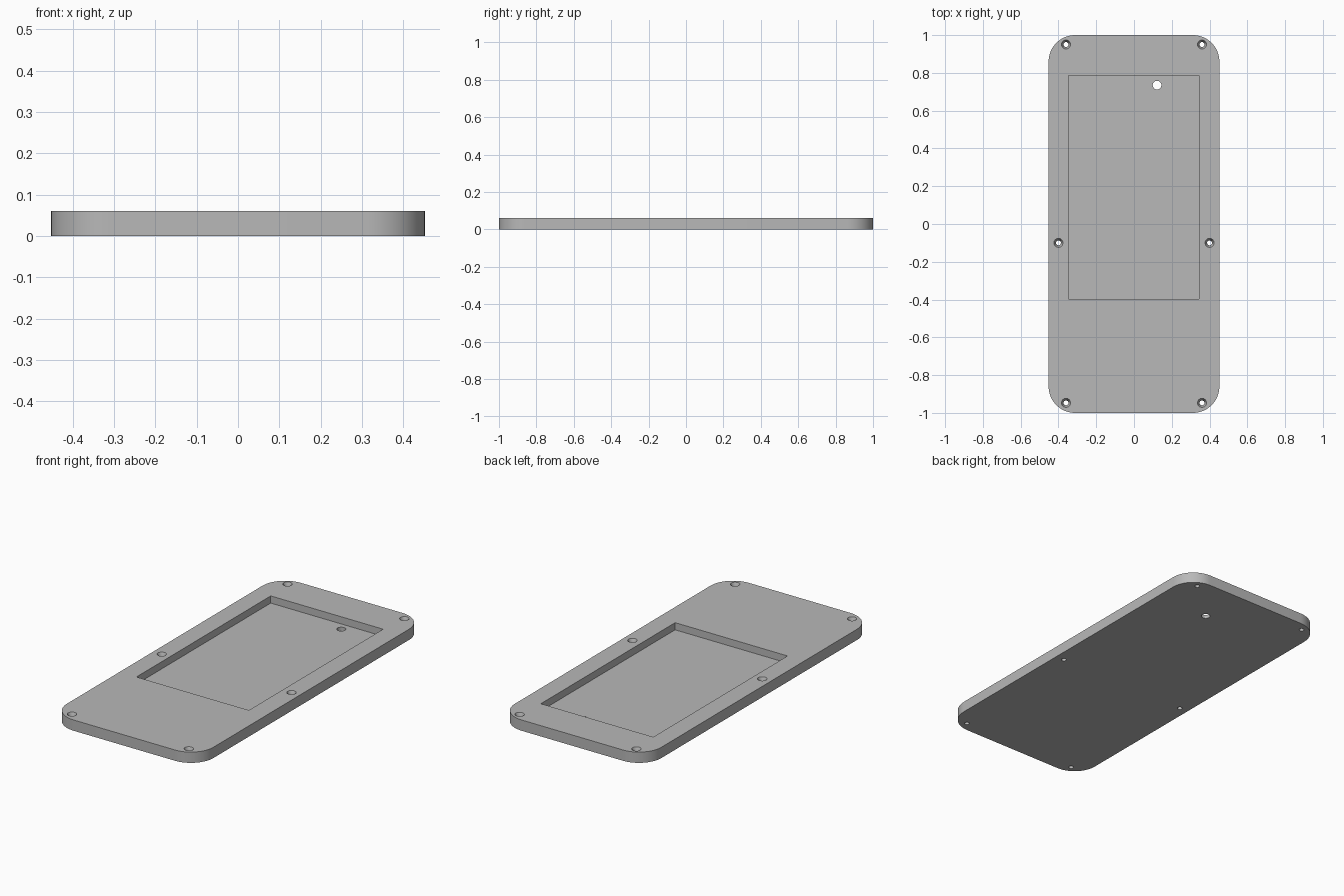
import bpy, bmesh, math

cube = bpy.data.objects.get("Cube")
if cube:
    bpy.data.objects.remove(cube, do_unlink=True)

HALF_X, HALF_Y, THICK, CORNER = 0.452, 1.0, 0.06, 0.14

grey = bpy.data.materials.new("plain_grey")
grey.use_nodes = True
colour = (0.48, 0.48, 0.48, 1)
grey.diffuse_color = colour
grey.node_tree.nodes["Principled BSDF"].inputs["Base Color"].default_value = colour


def make_object(name, bm):
    bmesh.ops.recalc_face_normals(bm, faces=bm.faces)
    mesh = bpy.data.meshes.new(name)
    bm.to_mesh(mesh)
    bm.free()
    mesh.materials.append(grey)
    obj = bpy.data.objects.new(name, mesh)
    bpy.context.collection.objects.link(obj)
    return obj


def add_stack(bm, rings):
    """Closed solid through matching rings of points, bottom to top."""
    loops = [[bm.verts.new(p) for p in ring] for ring in rings]
    n = len(loops[0])
    for low, high in zip(loops, loops[1:]):
        for i in range(n):
            j = (i + 1) % n
            bm.faces.new((low[i], low[j], high[j], high[i]))
    bm.faces.new(loops[0][::-1])
    bm.faces.new(loops[-1])


def circle(x, y, z, radius, n=32):
    return [(x + radius * math.cos(math.tau * i / n),
             y + radius * math.sin(math.tau * i / n), z) for i in range(n)]


def rounded_outline(z, steps=16):
    points = []
    for k, (sx, sy) in enumerate([(1, 1), (-1, 1), (-1, -1), (1, -1)]):
        for i in range(steps + 1):
            a = (k + i / steps) * math.pi / 2
            points.append((sx * (HALF_X - CORNER) + CORNER * math.cos(a),
                           sy * (HALF_Y - CORNER) + CORNER * math.sin(a), z))
    return points


# Rounded plate
bm = bmesh.new()
add_stack(bm, [rounded_outline(0), rounded_outline(THICK)])
plate = make_object("cover_plate", bm)

# Rectangular pocket sunk into the top
bm = bmesh.new()
left, right, front, back = -0.348, 0.345, -0.397, 0.785
add_stack(bm, [[(left, front, z), (right, front, z), (right, back, z), (left, back, z)]
               for z in (0.02, 0.1)])
pocket = make_object("pocket_cutter", bm)

# Countersunk screw holes in mirrored pairs, plus one plain hole in the pocket
bm = bmesh.new()
for x, y in [(0.36, 0.95), (0.4, -0.1), (0.36, -0.947)]:
    for side in (-1, 1):
        profile = [(-0.02, 0.013), (0.035, 0.013), (THICK, 0.024), (0.08, 0.033)]
        add_stack(bm, [circle(side * x, y, z, r) for z, r in profile])
add_stack(bm, [circle(0.122, 0.735, z, 0.023) for z in (-0.02, 0.1)])
holes = make_object("hole_cutter", bm)

# Cut, then drop the cutters
bpy.context.view_layer.objects.active = plate
plate.select_set(True)
for cutter in (pocket, holes):
    cutter.hide_render = True
    mod = plate.modifiers.new(cutter.name, "BOOLEAN")
    mod.operation = "DIFFERENCE"
    mod.solver = "EXACT"
    mod.object = cutter
    bpy.ops.object.modifier_apply(modifier=mod.name)
    bpy.data.objects.remove(cutter, do_unlink=True)

bpy.ops.object.shade_smooth_by_angle(angle=math.radians(25))
